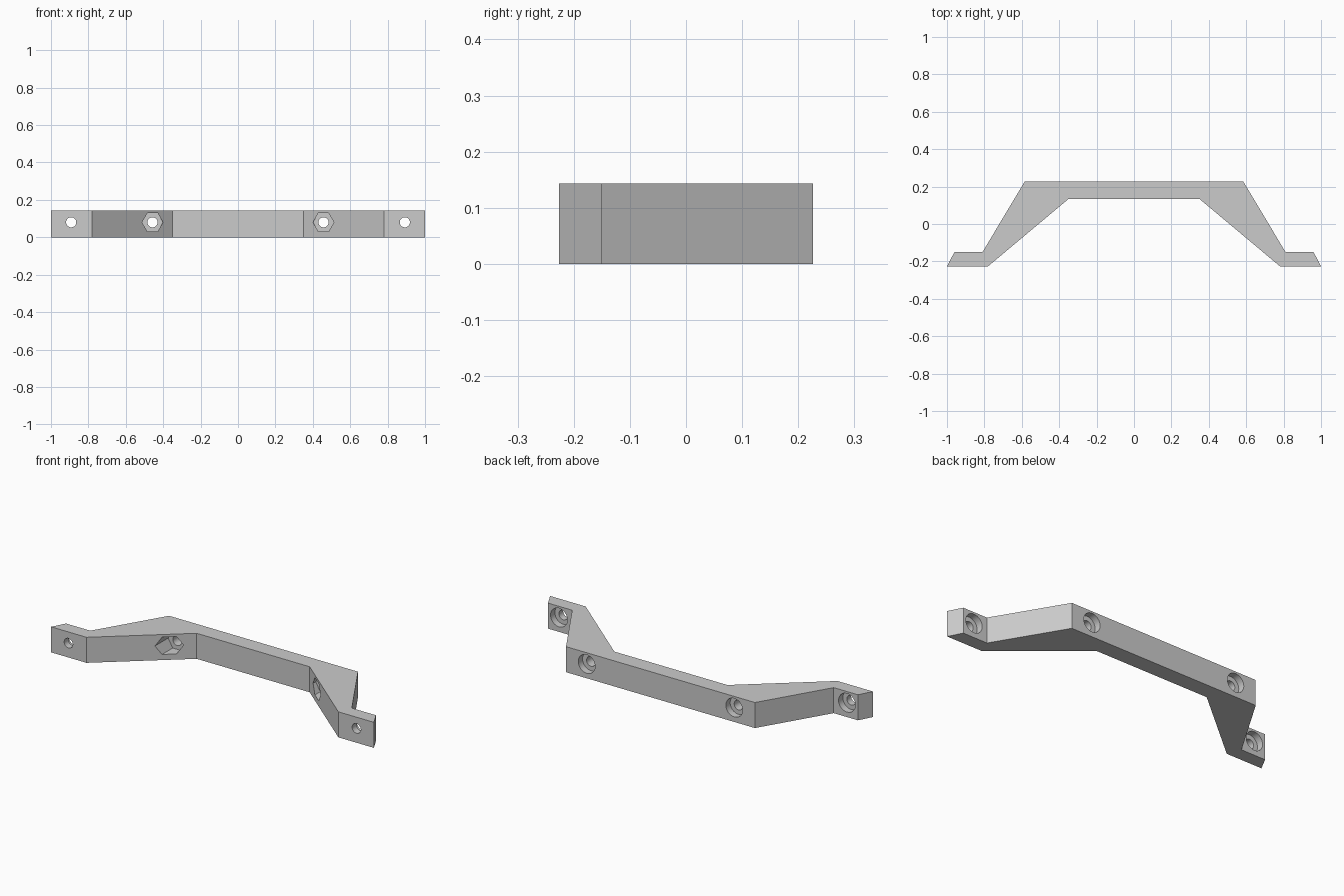
import bpy, bmesh
from math import pi
from mathutils import Matrix

if "Cube" in bpy.data.objects:
    bpy.data.objects.remove(bpy.data.objects["Cube"])

HEIGHT, HOLE_Z = 0.143, 0.08
FRONT, BACK, PAD_BACK = -0.226, 0.226, -0.15

grey = bpy.data.materials.new("plain grey")
grey.use_nodes = True
colour = (0.6, 0.6, 0.6, 1)
grey.diffuse_color = colour
grey.node_tree.nodes["Principled BSDF"].inputs["Base Color"].default_value = colour


def add_object(name, bm):
    mesh = bpy.data.meshes.new(name)
    bmesh.ops.recalc_face_normals(bm, faces=bm.faces)
    bm.to_mesh(mesh)
    bm.free()
    mesh.materials.append(grey)
    obj = bpy.data.objects.new(name, mesh)
    bpy.context.collection.objects.link(obj)
    return obj


# Bracket body: mirrored half outline, extruded upward
half = [(0.35, 0.134), (0.78, FRONT), (1.0, FRONT), (0.96, PAD_BACK),
        (0.81, PAD_BACK), (0.585, BACK)]
outline = half + [(-x, y) for x, y in reversed(half)]
bm = bmesh.new()
base = bm.faces.new([bm.verts.new((x, y, 0)) for x, y in outline])
extruded = bmesh.ops.extrude_face_region(bm, geom=[base])["geom"]
bmesh.ops.translate(bm, vec=(0, 0, HEIGHT),
                    verts=[v for v in extruded if isinstance(v, bmesh.types.BMVert)])
bracket = add_object("bracket", bm)
bpy.context.view_layer.objects.active = bracket
bracket.select_set(True)


def cut(name, x, y0, y1, radius, sides):
    """Cut a straight pocket along y; a corner points along x."""
    bm = bmesh.new()
    bmesh.ops.create_cone(bm, cap_ends=True, segments=sides, radius1=radius,
                          radius2=radius, depth=y1 - y0)
    turn = Matrix.Rotation(pi / 2, 4, "X") @ Matrix.Rotation(pi / 2, 4, "Z")
    bmesh.ops.transform(bm, verts=bm.verts,
                        matrix=Matrix.Translation((x, (y0 + y1) / 2, HOLE_Z)) @ turn)
    cutter = add_object(name, bm)
    cutter.hide_render = True
    mod = bracket.modifiers.new(name, "BOOLEAN")
    mod.operation, mod.solver, mod.object = "DIFFERENCE", "EXACT", cutter
    bpy.ops.object.modifier_apply(modifier=name)
    bpy.data.objects.remove(cutter)


for side in (-1, 1):
    # Pad screw holes with a round recess behind
    pad_x, bar_x = side * 0.892, side * 0.457
    cut("pad_hole", pad_x, -0.3, -0.1, 0.027, 32)
    cut("pad_recess", pad_x, PAD_BACK - 0.038, -0.1, 0.052, 32)
    # Bar bolt holes with a round recess behind and a nut pocket in front
    cut("bar_hole", bar_x, -0.1, 0.3, 0.027, 32)
    cut("bar_recess", bar_x, BACK - 0.038, 0.3, 0.052, 32)
    cut("nut_pocket", bar_x, -0.1, 0.115, 0.056, 6)

bpy.ops.object.shade_smooth_by_angle(angle=pi / 6)
